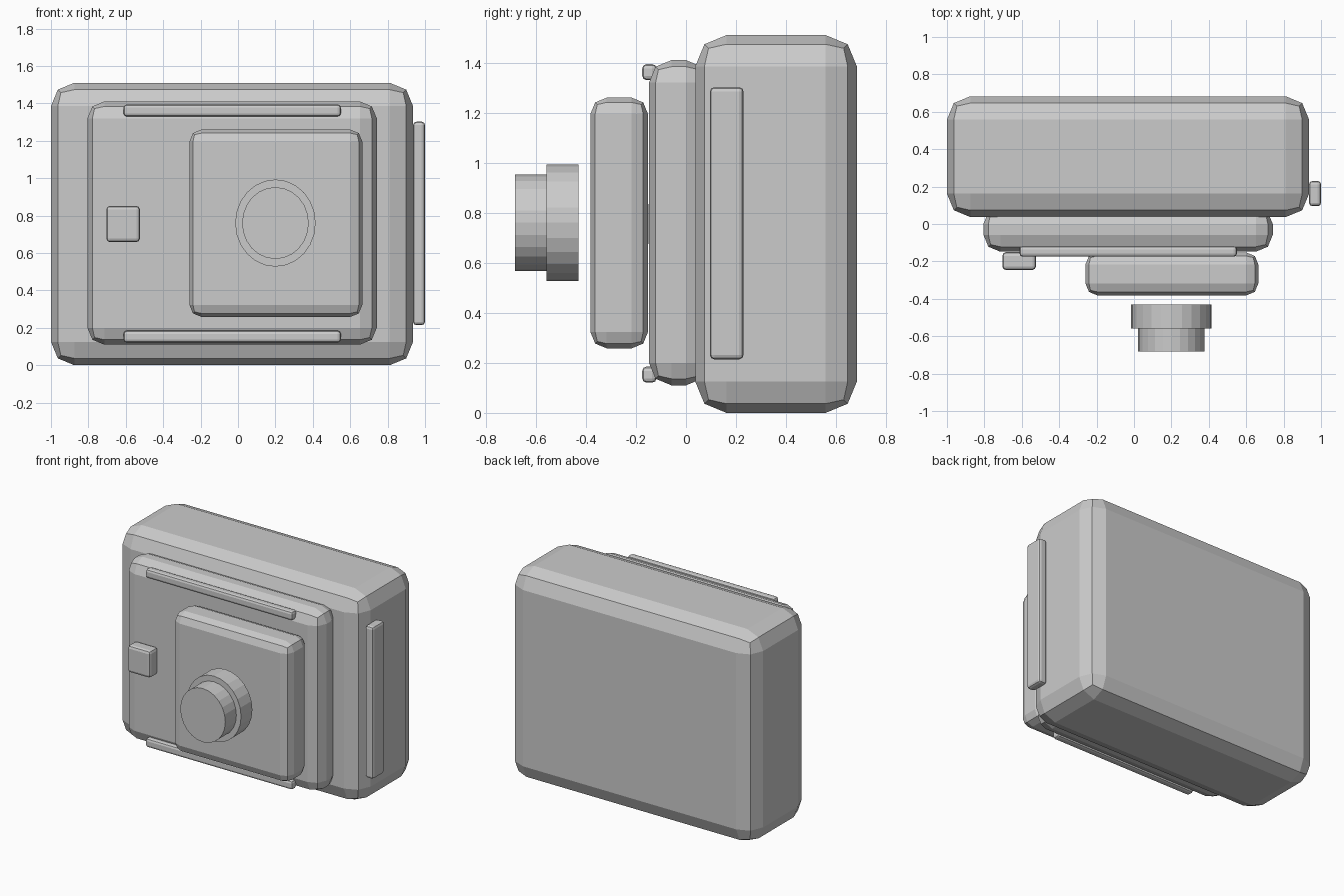
import bpy
from math import pi

cube = bpy.data.objects.get("Cube")
if cube:
    bpy.data.objects.remove(cube, do_unlink=True)

grey = bpy.data.materials.new("plain_grey")
grey.use_nodes = True
grey.diffuse_color = (0.6, 0.6, 0.6, 1)
grey.node_tree.nodes["Principled BSDF"].inputs["Base Color"].default_value = grey.diffuse_color


def finish(name):
    ob = bpy.context.object
    ob.name = name
    ob.data.materials.append(grey)
    bpy.ops.object.transform_apply(location=False, rotation=True, scale=True)
    return ob


def box(name, x, y, z, bevel):
    """Bevelled box from its (low, high) range on each axis."""
    spans = (x, y, z)
    bpy.ops.mesh.primitive_cube_add(size=1, location=[(a + b) / 2 for a, b in spans])
    bpy.context.object.scale = [b - a for a, b in spans]
    ob = finish(name)
    mod = ob.modifiers.new("edge_bevel", 'BEVEL')
    mod.width = bevel
    mod.segments = 2
    mod.limit_method = 'NONE'


def disc(name, rx, rz, y):
    """Slightly oval cylinder lying along y, centred on the knob axis."""
    bpy.ops.mesh.primitive_cylinder_add(vertices=24, radius=1, depth=1,
                                        location=(0.2, sum(y) / 2, 0.76),
                                        rotation=(pi / 2, 0, 0))
    bpy.context.object.scale = (rx, rz, y[1] - y[0])
    finish(name)


# Main case and stacked front layers
box("body", (-1, 0.936), (0.037, 0.683), (0, 1.51), 0.125)
box("front_plate", (-0.805, 0.742), (-0.148, 0.09), (0.11, 1.41), 0.09)
box("raised_panel", (-0.26, 0.665), (-0.382, -0.152), (0.258, 1.26), 0.065)

# Two-step knob in front of the panel
disc("knob_base", 0.215, 0.233, (-0.558, -0.43))
disc("knob_cap", 0.178, 0.192, (-0.683, -0.558))

# Small trim
box("button", (-0.704, -0.524), (-0.246, -0.15), (0.658, 0.852), 0.02)
box("side_bar", (0.936, 1), (0.095, 0.23), (0.214, 1.302), 0.018)
for name, z in (("lower_rail", 0.153), ("upper_rail", 1.362)):
    box(name, (-0.612, 0.55), (-0.175, -0.118), (z - 0.032, z + 0.032), 0.017)
